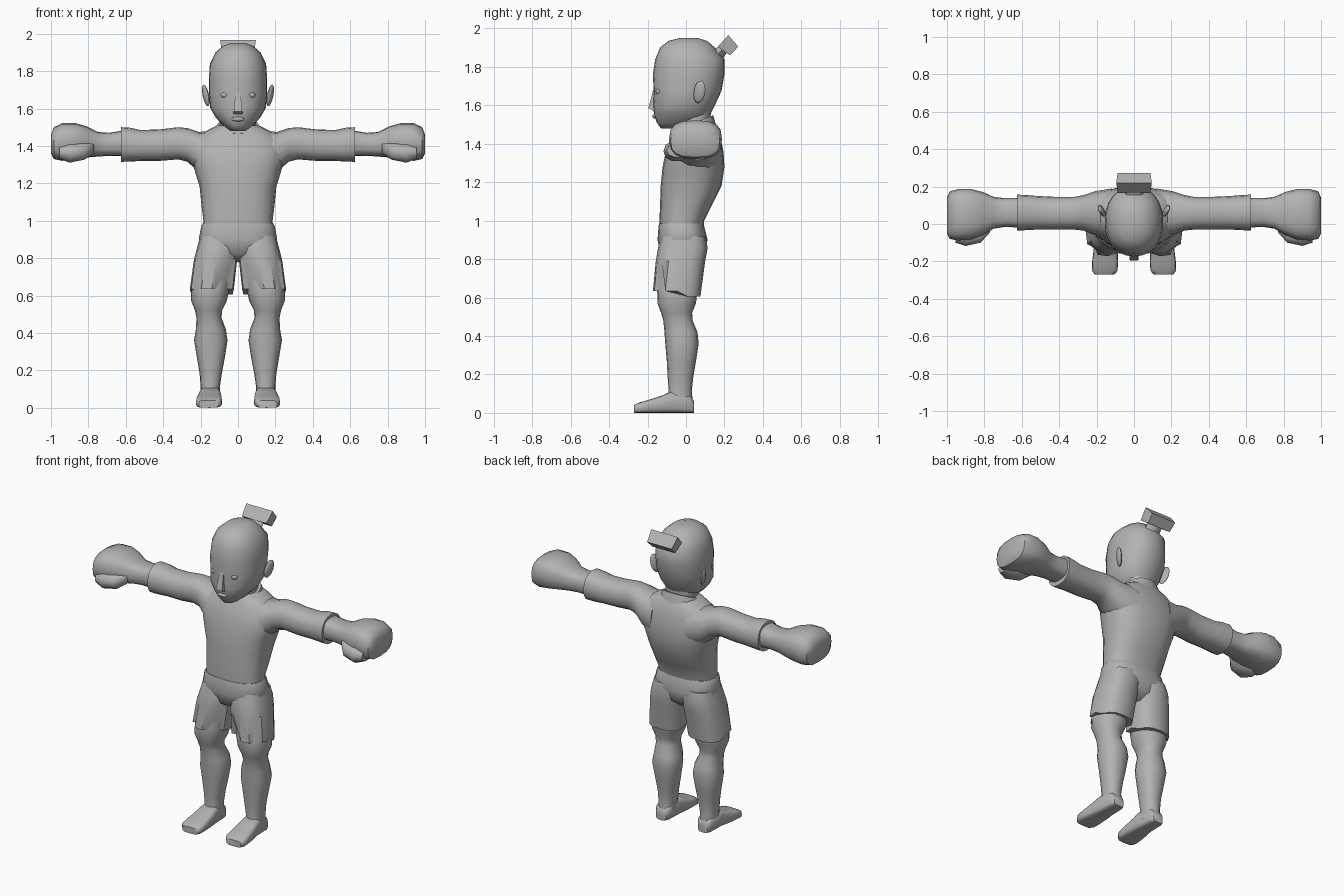
import bpy, bmesh, math
from mathutils import Vector, Matrix

grey = bpy.data.materials.new("plain grey")
grey.diffuse_color = (0.45, 0.45, 0.45, 1)


def finish(name, bm, angle=50):
    bmesh.ops.recalc_face_normals(bm, faces=bm.faces)
    me = bpy.data.meshes.new(name)
    bm.to_mesh(me)
    bm.free()
    ob = bpy.data.objects.new(name, me)
    bpy.context.collection.objects.link(ob)
    me.materials.append(grey)
    bpy.ops.object.select_all(action='DESELECT')
    ob.select_set(True)
    bpy.context.view_layer.objects.active = ob
    bpy.ops.object.shade_smooth_by_angle(angle=math.radians(angle))
    return ob


def loft(name, axis, rings, n=16, p=2.3, side=1, angle=50, tweak=None):
    """rings: (position on axis, min a, max a, min b, max b)"""
    bm = bmesh.new()
    loops = []
    for pos, a0, a1, b0, b1 in rings:
        loop = []
        for i in range(n):
            t = 2 * math.pi * i / n
            c, s = math.cos(t), math.sin(t)
            a = (a0 + a1) / 2 + (a1 - a0) / 2 * math.copysign(abs(c) ** (2 / p), c)
            b = (b0 + b1) / 2 + (b1 - b0) / 2 * math.copysign(abs(s) ** (2 / p), s)
            co = {'x': (pos, a, b), 'y': (a, pos, b), 'z': (a, b, pos)}[axis]
            loop.append(bm.verts.new(co))
        loops.append(loop)
    for l, m in zip(loops, loops[1:]):
        for i in range(n):
            j = (i + 1) % n
            bm.faces.new((l[i], l[j], m[j], m[i]))
    bm.faces.new(loops[0])
    bm.faces.new(loops[-1])
    if tweak:
        tweak(loops)
    for v in bm.verts:
        v.co.x *= side
    return finish(name, bm, angle)


def ellipsoid(name, centre, size, rot=(0, 0, 0)):
    bm = bmesh.new()
    bmesh.ops.create_uvsphere(bm, u_segments=12, v_segments=8, radius=1)
    m = Matrix.Translation(centre)
    for ang, ax in zip(rot, 'XYZ'):
        m = m @ Matrix.Rotation(math.radians(ang), 4, ax)
    bm.transform(m @ Matrix.Diagonal((*size, 1)))
    return finish(name, bm)


def prism(name, profile, w0, w1):
    """(y, z) profile across x; half width runs from w0 at the lowest z to w1 at the highest"""
    bm = bmesh.new()
    lo, hi = min(z for y, z in profile), max(z for y, z in profile)
    ends = []
    for s in (-1, 1):
        ends.append([bm.verts.new((s * (w0 + (w1 - w0) * (z - lo) / (hi - lo)), y, z)) for y, z in profile])
        bm.faces.new(ends[-1])
    k = len(profile)
    for i in range(k):
        j = (i + 1) % k
        bm.faces.new((ends[0][i], ends[0][j], ends[1][j], ends[1][i]))
    return finish(name, bm, 30)


def fold_hem(loops):
    # creased front folds, and a lower hem at the back
    for i in (10, 11, 14):
        v = loops[-1][i]
        v.co.y += 0.045
        v.co.x += (0.155 - v.co.x) * 0.2
    for v in loops[-1]:
        if v.co.y > 0:
            v.co.z -= 0.03


def eye_sockets(loops):
    # press the sockets in either side of the nose
    for i in (10, 14):
        loops[5][i].co.y += 0.012


# shirt body, collar and neck
loft("shirt_body", 'z', [
    (0.93, -.19, .19, -.135, .085), (1.00, -.185, .185, -.138, .095), (1.08, -.195, .195, -.135, .135),
    (1.18, -.205, .205, -.132, .185), (1.28, -.235, .235, -.122, .20), (1.36, -.26, .26, -.105, .195),
    (1.43, -.24, .24, -.08, .18), (1.475, -.18, .18, -.055, .165), (1.51, -.11, .11, -.04, .145)], n=20, p=2.5)
loft("neck", 'z', [(1.42, -.10, .10, -.05, .135), (1.52, -.095, .095, -.04, .125), (1.64, -.10, .10, -.03, .14)])


def dip_front(loops):
    for l in loops:
        for v in l:
            v.co.z += (v.co.y - 0.06) * 0.4


loft("collar", 'z', [(1.42, -.15, .15, -.085, .165), (1.515, -.112, .112, -.062, .142)], tweak=dip_front)

# head and face
loft("head", 'z', [
    (1.95, -.04, .04, -.03, .06), (1.935, -.08, .08, -.09, .11), (1.90, -.12, .12, -.135, .15),
    (1.84, -.15, .15, -.16, .20), (1.76, -.156, .156, -.173, .20), (1.675, -.156, .156, -.168, .185),
    (1.60, -.148, .148, -.172, .15), (1.55, -.118, .118, -.166, .125), (1.51, -.08, .08, -.152, .09),
    (1.48, -.04, .04, -.13, -.01)], n=24, p=2.2, angle=80, tweak=eye_sockets)
prism("nose", [(-.165, 1.70), (-.196, 1.585), (-.165, 1.57), (-.12, 1.58), (-.12, 1.70)], .024, .012)
ellipsoid("lips", (0, -.163, 1.543), (.035, .012, .012))
loft("hair_knot_stem", 'z', [(1.84, -.05, .05, .10, .19), (1.90, -.055, .055, .16, .23)], n=8)
prism("hair_knot", [(.165, 1.905), (.22, 1.965), (.272, 1.905), (.228, 1.86)], .082, .095)

for s in (1, -1):
    tag = "left" if s > 0 else "right"
    ellipsoid(tag + "_eye", (s * .07, -.142, 1.672), (.024, .016, .016))
    ellipsoid(tag + "_ear", (s * .172, .07, 1.67), (.014, .032, .06), (-10, s * 12, s * -20))

    # sleeve, forearm, fist and thumb
    loft(tag + "_sleeve", 'x', [
        (.12, -.07, .19, 1.22, 1.48), (.21, -.06, .175, 1.26, 1.475), (.27, -.035, .155, 1.315, 1.495),
        (.32, -.03, .145, 1.328, 1.50), (.42, -.03, .145, 1.32, 1.488), (.52, -.03, .15, 1.32, 1.485),
        (.575, -.033, .155, 1.316, 1.497), (.625, -.035, .157, 1.315, 1.50)], side=s)
    loft(tag + "_forearm_and_fist", 'x', [
        (.60, -.02, .14, 1.345, 1.485), (.69, -.015, .138, 1.347, 1.47), (.75, -.025, .145, 1.343, 1.475),
        (.81, -.06, .172, 1.338, 1.505), (.87, -.082, .187, 1.33, 1.522), (.94, -.088, .187, 1.32, 1.522),
        (.985, -.08, .175, 1.33, 1.50), (1.0, -.05, .14, 1.36, 1.46)], p=2.8, side=s)
    loft(tag + "_thumb", 'x', [
        (.77, -.045, .03, 1.36, 1.42), (.82, -.10, .0, 1.325, 1.415), (.90, -.117, .02, 1.308, 1.415),
        (.955, -.10, .02, 1.33, 1.40)], n=10, side=s)

    # leg and foot
    loft(tag + "_leg", 'z', [
        (.90, .02, .19, -.11, .10), (.64, .045, .25, -.15, .06), (.57, .06, .25, -.148, .052),
        (.52, .085, .23, -.13, .032), (.48, .088, .222, -.118, .035), (.42, .065, .225, -.112, .06),
        (.36, .056, .235, -.108, .066), (.27, .07, .22, -.10, .052), (.18, .087, .205, -.095, .037),
        (.11, .097, .20, -.09, .03), (.04, .095, .20, -.10, .038)], side=s)
    loft(tag + "_foot", 'y', [
        (.042, .115, .185, 0, .06), (.02, .10, .20, 0, .09), (-.08, .093, .205, 0, .11),
        (-.13, .088, .215, 0, .088), (-.20, .085, .224, 0, .066), (-.25, .088, .225, 0, .052),
        (-.27, .105, .21, 0, .04)], p=4, side=s)

    # shorts leg with folded hem
    loft(tag + "_shorts_leg", 'z', [
        (.92, .0, .203, -.13, .10), (.86, .0, .218, -.145, .113), (.79, .005, .236, -.157, .10),
        (.635, .022, .257, -.172, .075)], p=2.6, side=s, angle=35, tweak=fold_hem)

# shorts waist
loft("shorts_waist", 'z', [
    (.985, -.188, .188, -.14, .092), (.97, -.197, .197, -.143, .095), (.90, -.21, .21, -.148, .112),
    (.82, -.17, .17, -.13, .09), (.78, -.06, .06, -.06, .04)], n=20, p=2.6)
